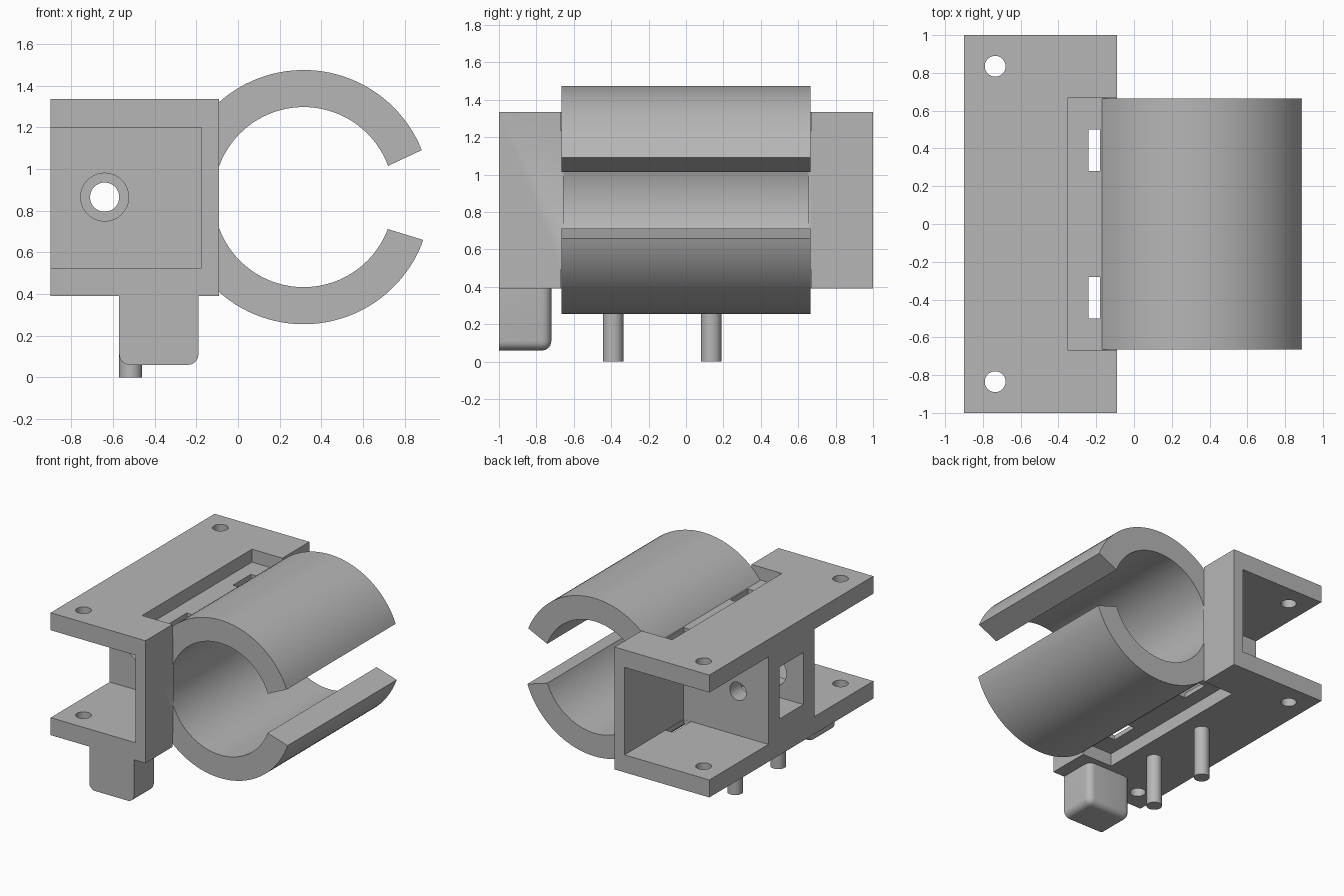
import bpy, bmesh
from math import sin, cos, radians, pi
from mathutils import Matrix, Vector

if "Cube" in bpy.data.objects:
    bpy.data.objects.remove(bpy.data.objects["Cube"], do_unlink=True)

GREY = (0.47, 0.47, 0.47, 1)
grey = bpy.data.materials.new("plain_grey")
grey.use_nodes = True
grey.diffuse_color = GREY
grey.node_tree.nodes["Principled BSDF"].inputs["Base Color"].default_value = GREY


def make(name, bm):
    bmesh.ops.recalc_face_normals(bm, faces=bm.faces)
    mesh = bpy.data.meshes.new(name)
    bm.to_mesh(mesh)
    bm.free()
    mesh.materials.append(grey)
    obj = bpy.data.objects.new(name, mesh)
    bpy.context.collection.objects.link(obj)
    return obj


def box(name, xs, ys, zs):
    bm = bmesh.new()
    bmesh.ops.create_cube(bm, size=1)
    for v in bm.verts:
        v.co = [(r[0] + r[1]) / 2 + c * (r[1] - r[0]) for c, r in zip(v.co, (xs, ys, zs))]
    return make(name, bm)


def rod(name, start, end, radius, sides=48):
    a, b = Vector(start), Vector(end)
    bm = bmesh.new()
    turn = (b - a).to_track_quat("Z", "Y").to_matrix().to_4x4()
    bmesh.ops.create_cone(bm, cap_ends=True, segments=sides, radius1=radius, radius2=radius,
                          depth=(b - a).length,
                          matrix=Matrix.Translation((a + b) / 2) @ turn)
    return make(name, bm)


def activate(obj):
    bpy.ops.object.select_all(action="DESELECT")
    obj.select_set(True)
    bpy.context.view_layer.objects.active = obj


def cut(obj, cutter):
    cutter.hide_render = True
    activate(obj)
    mod = obj.modifiers.new("cut", "BOOLEAN")
    mod.operation, mod.solver, mod.object = "DIFFERENCE", "EXACT", cutter
    bpy.ops.object.modifier_apply(modifier=mod.name)
    bpy.data.objects.remove(cutter, do_unlink=True)


def smooth(obj):
    activate(obj)
    bpy.ops.object.shade_smooth_by_angle(angle=radians(30))


# Shared layout
CX, CZ = 0.315, 0.865
OUTER, INNER, HALF = 0.61, 0.432, 0.665
BOTTOM, TOP = 0.39, 1.335
WALL_IN, WALL_OUT, OPEN = -0.175, -0.09, -0.9

# Bracket: channel with a solid centre block
bracket = box("channel_bracket", (OPEN, WALL_OUT), (-1, 1), (BOTTOM, TOP))
for s in (-1, 1):
    ys = sorted((s * 0.28, s * 1.1))
    cut(bracket, box("pocket", (-1, WALL_IN), ys, (0.525, 1.2)))

# Shallow recesses in the top and bottom plates, where the clip joins
cut(bracket, box("recess", (-0.35, 0), (-0.67, 0.67), (1.235, 1.5)))
cut(bracket, box("recess", (-0.35, 0), (-0.67, 0.67), (0.2, 0.49)))

# Vertical tie slots and screw holes
for s in (-1, 1):
    ys = sorted((s * 0.281, s * 0.5))
    cut(bracket, box("slot", (-0.24, -0.18), ys, (0.2, 1.5)))
    cut(bracket, rod("screw_hole", (-0.735, s * 0.835, 0.2), (-0.735, s * 0.835, 1.5), 0.055))

# Centre block window and stepped cross hole
cut(bracket, box("window", (-1, -0.38), (-0.146, 0.146), (0.67, 1.07)))
cut(bracket, rod("wide_hole", (-0.64, -0.4, CZ), (-0.64, 0, CZ), 0.115))
cut(bracket, rod("narrow_hole", (-0.64, 0, CZ), (-0.64, 0.4, CZ), 0.07))

# Clearance for the clip bore in the wall
cut(bracket, rod("bore", (CX, -HALF + 0.01, CZ), (CX, HALF - 0.01, CZ), 0.45, 128))
smooth(bracket)


# Clip: open ring profile extruded along y
def arc(radius, start, end, steps=96):
    angles = [radians(start + (end - start) * i / steps) for i in range(steps + 1)]
    return [(CX + radius * cos(a), CZ + radius * sin(a)) for a in angles]


profile = arc(OUTER, 21.7, 340.3) + arc(INNER, 339.2, 20.3)
bm = bmesh.new()
front = [bm.verts.new((x, -HALF, z)) for x, z in profile]
back = [bm.verts.new((x, HALF, z)) for x, z in profile]
n, h = len(profile), len(profile) // 2
for i in range(n):
    j = (i + 1) % n
    bm.faces.new((front[i], front[j], back[j], back[i]))
for ring in (front, back):
    for i in range(h - 1):
        bm.faces.new((ring[i], ring[i + 1], ring[n - 2 - i], ring[n - 1 - i]))
clip = make("pipe_clip", bm)
cut(clip, box("trim", (-1, WALL_IN + 0.001), (-1, 1), (0, 2)))
smooth(clip)

# Rounded foot under the front end
foot = box("rounded_foot", (-0.57, -0.19), (-1, -0.72), (0.06, BOTTOM))
bm = bmesh.new()
bm.from_mesh(foot.data)
edges = [e for e in bm.edges
         if not all(v.co.y < -0.99 for v in e.verts) and not all(v.co.z > 0.38 for v in e.verts)]
bmesh.ops.bevel(bm, geom=edges, offset=0.05, segments=6, profile=0.5, affect="EDGES")
bm.to_mesh(foot.data)
bm.free()
smooth(foot)

# Locating pegs
for name, y in (("front_peg", -0.39), ("back_peg", 0.135)):
    smooth(rod(name, (-0.515, y, 0), (-0.515, y, BOTTOM + 0.02), 0.055))
